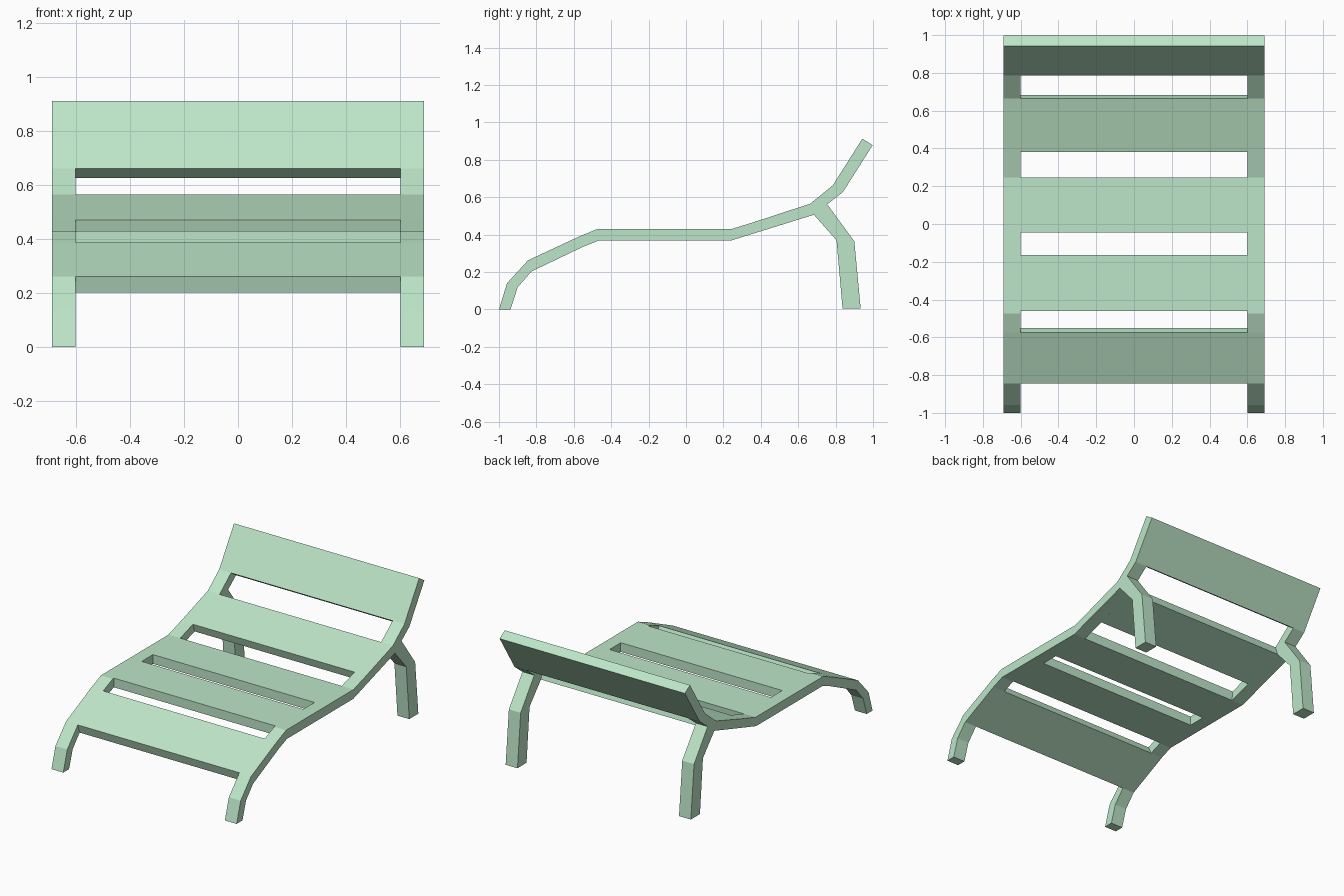
import bpy, bmesh

if "Cube" in bpy.data.objects:
    bpy.data.objects.remove(bpy.data.objects["Cube"])

green = bpy.data.materials.new("pale green")
green.diffuse_color = (0.51, 0.79, 0.58, 1)
green.use_nodes = True
green.node_tree.nodes["Principled BSDF"].inputs["Base Color"].default_value = green.diffuse_color

INNER, OUTER = 0.602, 0.69


def extrude_profile(name, profile, x0, x1):
    """Extrude a (y, z) outline along x with flat faces."""
    bm = bmesh.new()
    face = bm.faces.new([bm.verts.new((x0, y, z)) for y, z in profile])
    new = bmesh.ops.extrude_face_region(bm, geom=[face])["geom"]
    bmesh.ops.translate(bm, vec=(x1 - x0, 0, 0),
                        verts=[v for v in new if isinstance(v, bmesh.types.BMVert)])
    bmesh.ops.recalc_face_normals(bm, faces=bm.faces)
    mesh = bpy.data.meshes.new(name)
    bm.to_mesh(mesh)
    bm.free()
    mesh.materials.append(green)
    obj = bpy.data.objects.new(name, mesh)
    bpy.context.collection.objects.link(obj)
    return obj


# Side rails: front foot, bed, backrest and rear leg in one outline, mirrored
top = [(-1, 0), (-0.957, 0.14), (-0.845, 0.262), (-0.575, 0.388), (-0.473, 0.43),
       (0.245, 0.43), (0.38, 0.472), (0.664, 0.565), (0.785, 0.663), (0.943, 0.913)]
back = [(0.998, 0.878), (0.839, 0.627), (0.755, 0.562), (0.90, 0.364), (0.934, 0.004)]
under = [(0.837, 0.004), (0.805, 0.369), (0.684, 0.506), (0.24, 0.368), (-0.465, 0.368),
         (-0.55, 0.335), (-0.826, 0.203), (-0.90, 0.118), (-0.938, 0)]
rails = extrude_profile("side_rails", top + back + under, INNER, OUTER)
mirror = rails.modifiers.new("mirror", "MIRROR")
mirror.use_axis = (True, False, False)

# Slats spanning between the rails, following the same bends
slats = {
    "foot_slat": [(-0.845, 0.262), (-0.575, 0.388), (-0.55, 0.335), (-0.826, 0.203)],
    "seat_slat_front": [(-0.46, 0.43), (-0.165, 0.43), (-0.165, 0.368), (-0.46, 0.368)],
    "seat_slat_rear": [(-0.045, 0.43), (0.245, 0.43), (0.24, 0.368), (-0.045, 0.368)],
    "lower_back_slat": [(0.38, 0.472), (0.664, 0.565), (0.684, 0.506), (0.398, 0.417)],
    "headrest": [(0.785, 0.663), (0.943, 0.913), (0.998, 0.878), (0.839, 0.627)],
}
for name, profile in slats.items():
    extrude_profile(name, profile, -INNER, INNER)
